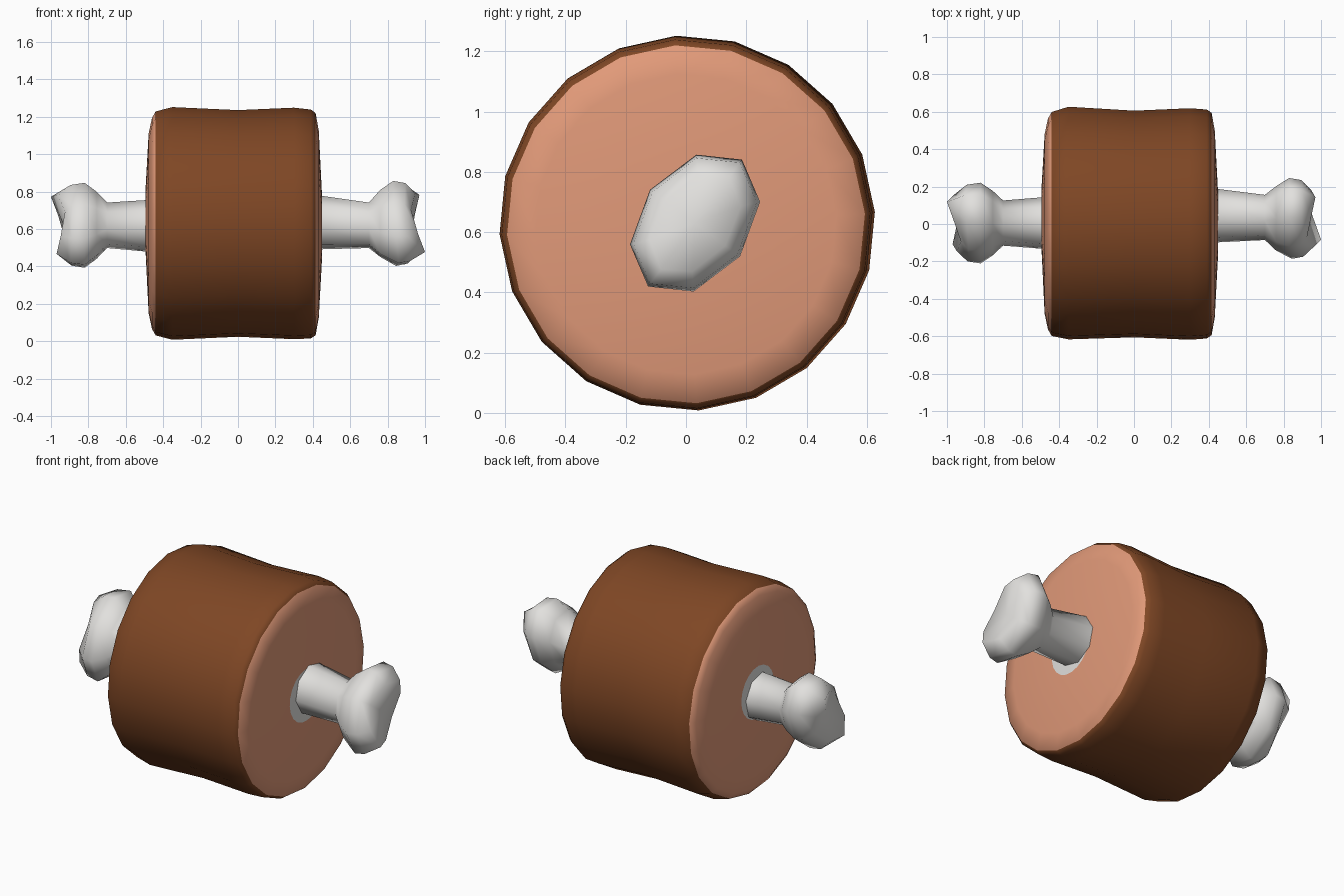
import bpy, bmesh, math

if "Cube" in bpy.data.objects:
    bpy.data.objects.remove(bpy.data.objects["Cube"])


def material(name, rgb):
    m = bpy.data.materials.new(name)
    m.diffuse_color = (*rgb, 1)
    m.use_nodes = True
    m.node_tree.nodes["Principled BSDF"].inputs["Base Color"].default_value = m.diffuse_color
    return m


BROWN = material("roasted brown", (0.21, 0.062, 0.018))
PINK = material("cut meat pink", (0.75, 0.32, 0.19))
BONE = material("bone white", (0.76, 0.75, 0.73))


def loft(name, rings, sides, tilt, mats, ends, band_mat, end_mat, sharp):
    """Skin rings (x, cy, cz, long radius, short radius, upper push, lower push) along x."""
    bm = bmesh.new()
    ct, st = math.cos(tilt), math.sin(tilt)
    loops = []
    for x, cy, cz, a, b, up, low in rings:
        loop = []
        for i in range(sides):
            t = 2 * math.pi * i / sides
            u, v = a * math.cos(t), b * math.sin(t)
            push = (up if math.cos(t) > 0 else low) * math.cos(t) ** 2
            loop.append(bm.verts.new((x + push, cy + u * ct - v * st, cz + u * st + v * ct)))
        loops.append(loop)
    for k, (p, q) in enumerate(zip(loops, loops[1:])):
        for i in range(sides):
            j = (i + 1) % sides
            bm.faces.new((p[i], p[j], q[j], q[i])).material_index = band_mat(k)
    # close both ends with a fan
    for loop, tip in ((loops[0], ends[0]), (loops[-1], ends[1])):
        c = bm.verts.new(tip)
        for i in range(sides):
            bm.faces.new((loop[i], loop[(i + 1) % sides], c)).material_index = end_mat
    bmesh.ops.recalc_face_normals(bm, faces=bm.faces)
    me = bpy.data.meshes.new(name)
    bm.to_mesh(me)
    bm.free()
    for m in mats:
        me.materials.append(m)
    me.shade_smooth()
    me.set_sharp_from_angle(angle=math.radians(sharp))
    ob = bpy.data.objects.new(name, me)
    bpy.context.collection.objects.link(ob)
    return ob


# Meat: waisted drum with domed pink caps and a pale disc around the bone
meat = [
    (-0.495, 0.03, 0.65, 0.155), (-0.478, 0, 0.63, 0.48), (-0.46, 0, 0.63, 0.565),
    (-0.44, 0, 0.63, 0.60), (-0.35, 0.005, 0.63, 0.623), (0, 0, 0.63, 0.607),
    (0.30, 0, 0.63, 0.62), (0.39, 0, 0.627, 0.613), (0.415, 0, 0.626, 0.595),
    (0.432, 0, 0.626, 0.50), (0.45, 0.0, 0.61, 0.155),
]
last = len(meat) - 2
loft("meat", [(x, y, z, r, r, 0, 0) for x, y, z, r in meat], 20, 0.06,
     [BROWN, PINK, BONE], [(-0.495, 0.03, 0.65), (0.45, 0, 0.61)],
     lambda k: 1 if k < 3 or k > last - 2 else 0, 2, 60)

# Bone: eight-sided shaft with a two-lobed knob on each end
bone = [
    (-0.925, 0.005, 0.62, 0.19, 0.125, -0.075, -0.045),
    (-0.885, 0.005, 0.62, 0.25, 0.175, -0.02, -0.01),
    (-0.82, 0.005, 0.62, 0.262, 0.186, 0, 0),
    (-0.755, 0.005, 0.62, 0.20, 0.155, 0, 0),
    (-0.70, 0.005, 0.62, 0.125, 0.12, 0, 0),
    (-0.48, 0.005, 0.617, 0.14, 0.14, 0, 0),
    (0.44, 0.045, 0.635, 0.145, 0.145, 0, 0),
    (0.70, 0.035, 0.62, 0.125, 0.12, 0, 0),
    (0.76, 0.03, 0.63, 0.20, 0.155, 0, 0),
    (0.83, 0.03, 0.63, 0.262, 0.186, 0, 0.03),
    (0.89, 0.03, 0.63, 0.25, 0.175, 0.01, 0.03),
    (0.925, 0.03, 0.63, 0.19, 0.125, 0.045, 0.075),
]
loft("bone", bone, 8, math.radians(53.5), [BONE],
     [(-0.93, 0.005, 0.62), (0.93, 0.03, 0.63)], lambda k: 0, 0, 80)
